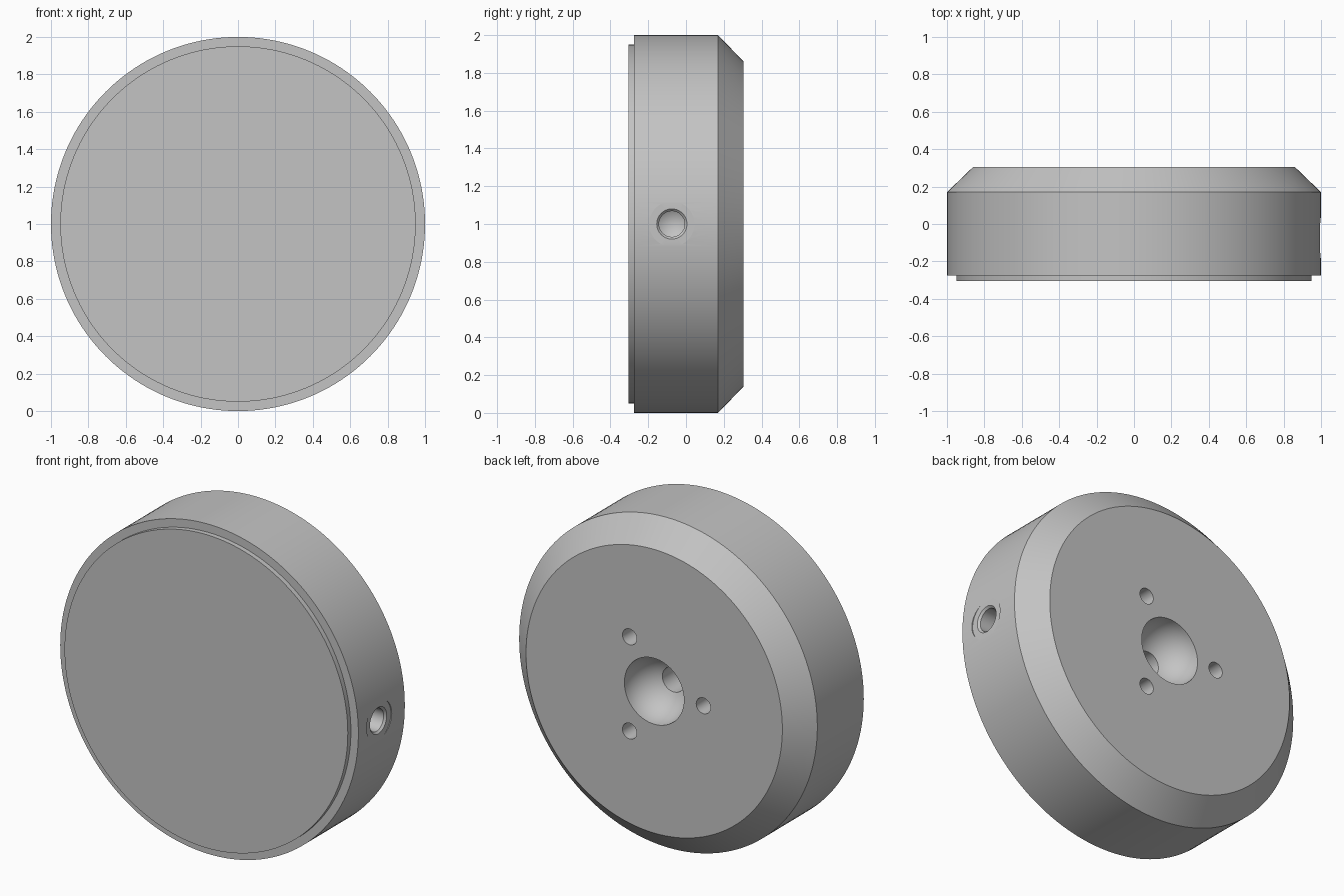
import bpy
import bmesh
from math import sin, cos, pi, radians
from mathutils import Matrix, Vector

cube = bpy.data.objects.get("Cube")
if cube:
    bpy.data.objects.remove(cube, do_unlink=True)

grey = bpy.data.materials.new("plain grey")
grey.use_nodes = True
colour = (0.55, 0.55, 0.55, 1)
grey.diffuse_color = colour
grey.node_tree.nodes["Principled BSDF"].inputs["Base Color"].default_value = colour

CENTRE_Z = 1.0
BACK_Y = 0.305
TO_BACK = Matrix.Rotation(radians(-90), 4, "X")   # lathe axis to +y
TO_SIDE = Matrix.Rotation(radians(90), 4, "Y")    # lathe axis to +x


def lathe(name, profile, place, turn, steps):
    """Spin (radius, height) points about an axis and close open ends."""
    bm = bmesh.new()
    verts = [bm.verts.new((r, 0, h)) for r, h in profile]
    edges = [bm.edges.new(pair) for pair in zip(verts, verts[1:])]
    bmesh.ops.spin(bm, geom=verts + edges, cent=(0, 0, 0), axis=(0, 0, 1),
                   angle=2 * pi, steps=steps)
    bmesh.ops.remove_doubles(bm, verts=bm.verts, dist=1e-5)
    bmesh.ops.holes_fill(bm, edges=bm.edges, sides=0)
    bmesh.ops.recalc_face_normals(bm, faces=bm.faces)
    bm.transform(Matrix.Translation(Vector(place)) @ turn)
    mesh = bpy.data.meshes.new(name)
    bm.to_mesh(mesh)
    bm.free()
    mesh.materials.append(grey)
    obj = bpy.data.objects.new(name, mesh)
    bpy.context.collection.objects.link(obj)
    return obj


# Round body: stepped front plate, straight rim, chamfered back
body = lathe("round_body",
             [(0.95, -0.305), (0.95, -0.275), (1.0, -0.275),
              (1.0, 0.17), (0.86, BACK_Y)],
             (0, 0, CENTRE_Z), TO_BACK, 160)

# Central hemispherical socket with a bore at its bottom
bowl_r, bore_r = 0.2, 0.075
arc = []
for i in range(13):
    a = radians(22 + (90 - 22) * i / 12)
    arc.append((bowl_r * sin(a), -bowl_r * cos(a)))
cutters = [lathe("socket_cutter",
                 [(bore_r, -0.34)] + arc + [(bowl_r, 0.1)],
                 (0, BACK_Y, CENTRE_Z), TO_BACK, 64)]

# Three screw holes around the socket
for k in range(3):
    a = radians(60 + 120 * k)
    cutters.append(lathe("screw_hole_cutter",
                         [(0, -0.23), (0.048, -0.2), (0.048, 0.1)],
                         (0.33 * cos(a), BACK_Y, CENTRE_Z + 0.33 * sin(a)),
                         TO_BACK, 32))

# Side hole: shallow spot face, countersunk edge, drilled hole with cone tip
cutters.append(lathe("side_hole_cutter",
                     [(0, -0.34), (0.068, -0.3), (0.068, -0.018),
                      (0.08, -0.006), (0.12, -0.006), (0.12, 0.1)],
                     (1.0, -0.075, CENTRE_Z), TO_SIDE, 48))

bpy.ops.object.select_all(action="DESELECT")
bpy.context.view_layer.objects.active = body
body.select_set(True)
for cutter in cutters:
    cutter.hide_render = True
    mod = body.modifiers.new(cutter.name, "BOOLEAN")
    mod.operation = "DIFFERENCE"
    mod.solver = "EXACT"
    mod.object = cutter
    bpy.ops.object.modifier_apply(modifier=mod.name)
for cutter in cutters:
    bpy.data.objects.remove(cutter, do_unlink=True)

bpy.ops.object.shade_smooth_by_angle(angle=radians(25))
